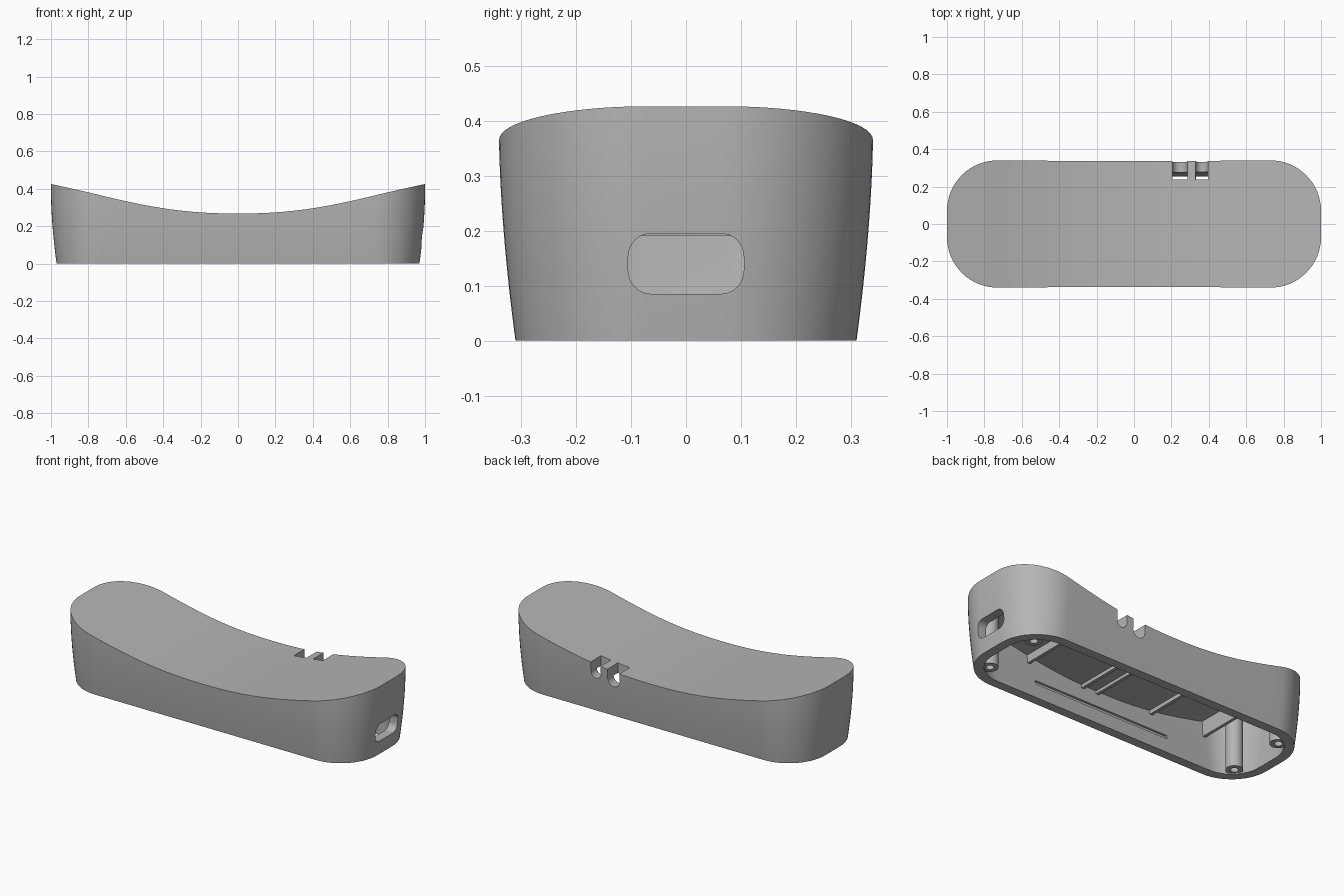
import bpy, bmesh, math
from mathutils import Vector

cube = bpy.data.objects.get("Cube")
if cube:
    bpy.data.objects.remove(cube, do_unlink=True)

grey = bpy.data.materials.new("plain grey")
grey.use_nodes = True
COLOUR = (0.46, 0.46, 0.46, 1)
grey.diffuse_color = COLOUR
grey.node_tree.nodes["Principled BSDF"].inputs["Base Color"].default_value = COLOUR

WALL, ROOF = 0.055, 0.06
SADDLE = [0.268, 0.274, 0.296, 0.334, 0.381, 0.426]   # height every 0.2 along x


def make(name, bm):
    bmesh.ops.recalc_face_normals(bm, faces=bm.faces)
    mesh = bpy.data.meshes.new(name)
    bm.to_mesh(mesh)
    bm.free()
    obj = bpy.data.objects.new(name, mesh)
    bpy.context.collection.objects.link(obj)
    mesh.materials.append(grey)
    return obj


def top_height(x):
    """Smooth saddle curve through the SADDLE heights."""
    u = min(abs(x), 1) * 5
    i = min(int(u), 4)
    f = u - i
    a, b = SADDLE[i], SADDLE[i + 1]
    before = SADDLE[abs(i - 1)]
    after = SADDLE[i + 2] if i < 4 else 2 * b - a
    m, n = (b - before) / 2, (after - a) / 2
    return (a * (2*f**3 - 3*f**2 + 1) + b * (3*f**2 - 2*f**3)
            + m * (f**3 - 2*f**2 + f) + n * (f**3 - f**2))


def half_outline():
    """Back half of the plan: corner centre and outward direction per point."""
    right = []
    for i in range(17):
        a = math.pi / 2 * i / 16
        right.append((0.73, 0.07, math.cos(a), math.sin(a)))
    side = [(0.73 - 1.46 * i / 24, 0.07, 0, 1) for i in range(1, 24)]
    left = [(-x, y, -c, s) for x, y, c, s in reversed(right)]
    return right + side + left


def saddle_body(name, inset, lower, levels):
    """Drafted rounded body with a saddle top."""
    bm = bmesh.new()
    half = half_outline()
    full = half + [(x, -y, c, -s) for x, y, c, s in reversed(half)]
    rings = []
    for t in levels:
        ring = []
        for x, y, c, s in full:
            z = t * (top_height(x + 0.27 * c) - lower)
            draft = 0.03 * (1 - max(min(z / 0.38, 1), 0)) ** 1.7
            r = 0.27 - inset - draft
            px = x + r * c
            ring.append(bm.verts.new((px, y + r * s, t * (top_height(px) - lower))))
        rings.append(ring)
    n = len(full)
    for a, b in zip(rings, rings[1:]):
        for i in range(n):
            j = (i + 1) % n
            bm.faces.new((a[i], a[j], b[j], b[i]))
    for ring in (rings[0], rings[-1]):
        for i in range(len(half) - 1):
            bm.faces.new((ring[i], ring[i + 1], ring[n - 2 - i], ring[n - 1 - i]))
    return make(name, bm)


def rounded_prism(name, lo, hi, radius, axis, start, end):
    """Rounded rectangle in (x or y, z), extruded along the other axis."""
    bm = bmesh.new()
    verts = []
    corners = [(hi[0] - radius, hi[1] - radius), (lo[0] + radius, hi[1] - radius),
               (lo[0] + radius, lo[1] + radius), (hi[0] - radius, lo[1] + radius)]
    for k, (u, w) in enumerate(corners):
        for i in range(9):
            a = math.pi / 2 * (k + i / 8)
            p, z = u + radius * math.cos(a), w + radius * math.sin(a)
            verts.append(bm.verts.new((start, p, z) if axis == "X" else (p, start, z)))
    face = bm.faces.new(verts)
    out = bmesh.ops.extrude_face_region(bm, geom=[face])["geom"]
    step = Vector((end - start, 0, 0) if axis == "X" else (0, end - start, 0))
    bmesh.ops.translate(bm, vec=step, verts=[v for v in out if isinstance(v, bmesh.types.BMVert)])
    return make(name, bm)


def cut(target, cutter):
    mod = target.modifiers.new("cut", "BOOLEAN")
    mod.operation = "DIFFERENCE"
    mod.solver = "EXACT"
    mod.object = cutter
    bpy.context.view_layer.objects.active = target
    bpy.ops.object.modifier_apply(modifier=mod.name)
    bpy.data.objects.remove(cutter, do_unlink=True)


def smooth(obj):
    bpy.ops.object.select_all(action="DESELECT")
    obj.select_set(True)
    bpy.context.view_layer.objects.active = obj
    bpy.ops.object.shade_smooth_by_angle(angle=math.radians(30))


# Hollow shell, open underneath
shell = saddle_body("shell", 0, 0, [i / 8 for i in range(9)])
cut(shell, saddle_body("cavity", WALL, ROOF, [-0.1] + [i / 8 for i in range(9)]))

# Port in the end wall and two cable notches in the back rim
cut(shell, rounded_prism("port", (-0.105, 0.085), (0.105, 0.195), 0.042, "X", 0.8, 1.1))
for x0, x1, floor in ((0.205, 0.285, 0.185), (0.33, 0.395, 0.205)):
    cut(shell, rounded_prism("notch", (x0, floor), (x1, 0.5), (x1 - x0) * 0.48, "Y", 0.238, 0.4))

# Long snap grooves inside the front and back walls
for side in (-1, 1):
    cut(shell, rounded_prism("groove", (-0.455, 0.09), (0.455, 0.112), 0.01, "Y",
                             side * 0.2, side * 0.281))
smooth(shell)

# Cross ribs hanging from the roof
for i, x in enumerate((0.49, 0.12, 0.02, -0.35, -0.715)):
    bm = bmesh.new()
    bmesh.ops.create_cube(bm, size=1)
    z0, z1 = 0.19 if abs(x) < 0.2 else 0.205, top_height(x) - 0.035
    for v in bm.verts:
        v.co = (x + v.co.x * 0.018, v.co.y * 0.57, z0 if v.co.z < 0 else z1)
    make(f"rib_{i + 1}", bm)

# Screw bosses with blind holes in the four corners
for sx, sy, label in ((1, 1, "back_left"), (1, -1, "front_left"),
                      (-1, 1, "back_right"), (-1, -1, "front_right")):
    bm = bmesh.new()
    profile = [(0, 0.2), (0.022, 0.2), (0.022, 0.008), (0.047, 0.008), (0.047, 0.35), (0, 0.35)]
    verts = [bm.verts.new((r, 0, z)) for r, z in profile]
    edges = [bm.edges.new(pair) for pair in zip(verts, verts[1:])]
    bmesh.ops.spin(bm, geom=verts + edges, axis=(0, 0, 1), cent=(0, 0, 0),
                   angle=math.tau, steps=28, use_duplicate=False)
    bmesh.ops.remove_doubles(bm, verts=bm.verts, dist=0.0001)
    bmesh.ops.translate(bm, vec=(sx * 0.84, sy * 0.18, 0), verts=bm.verts)
    smooth(make(f"screw_boss_{label}", bm))
